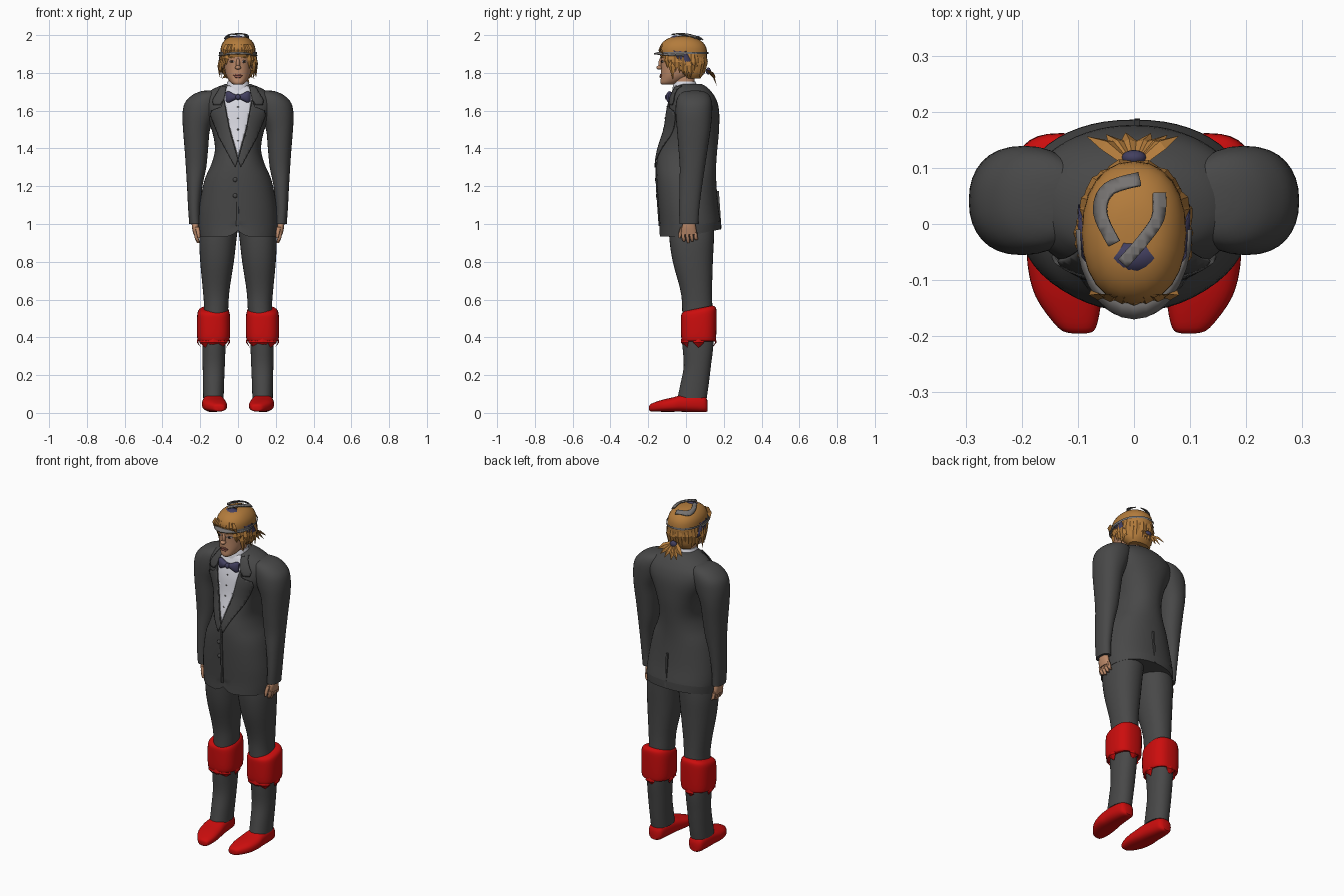
import bpy, bmesh, math, random
from mathutils import Vector
from mathutils.bvhtree import BVHTree

random.seed(4)
if "Cube" in bpy.data.objects:
    bpy.data.objects.remove(bpy.data.objects["Cube"])


def material(name, rgb):
    m = bpy.data.materials.new(name)
    m.use_nodes = True
    m.diffuse_color = (*rgb, 1)
    m.node_tree.nodes["Principled BSDF"].inputs["Base Color"].default_value = (*rgb, 1)
    return m


CLOTH = material("charcoal cloth", (0.065, 0.065, 0.065))
RED = material("red felt", (0.6, 0.004, 0.004))
SKIN = material("skin", (0.5, 0.25, 0.14))
HAIR = material("golden hair", (0.45, 0.2, 0.045))
NAVY = material("navy satin", (0.055, 0.05, 0.115))
GREY = material("visor grey", (0.18, 0.17, 0.165))
WHITE = material("white shirt", (0.68, 0.68, 0.74))
LIP = material("lips", (0.32, 0.11, 0.08))
DARK = material("dark eye", (0.03, 0.02, 0.015))
smooth = []


def finish(name, bm, mat, soft=True):
    bmesh.ops.recalc_face_normals(bm, faces=bm.faces)
    me = bpy.data.meshes.new(name)
    bm.to_mesh(me)
    bm.free()
    me.materials.append(mat)
    ob = bpy.data.objects.new(name, me)
    bpy.context.collection.objects.link(ob)
    if soft:
        smooth.append(ob)
    return ob


def spline(rows, n):
    """Catmull-Rom through rows of equal length."""
    out = []
    for i in range(len(rows) - 1):
        a, b, c, d = (rows[max(0, min(len(rows) - 1, i + k))] for k in (-1, 0, 1, 2))
        for k in range(n):
            t = k / n
            out.append([q + t * (r - p) / 2 + t * t * (p - 2.5 * q + 2 * r - s / 2)
                        + t ** 3 * (1.5 * (q - r) + (s - p) / 2) for p, q, r, s in zip(a, b, c, d)])
    return out + [list(rows[-1])]


def loft(name, rows, mat, side=1, axis="z", n=4, segs=32, power=2.2, rule=None, drop=None):
    """Rows hold: position on axis, low/high of first and of second cross direction."""
    bm = bmesh.new()
    rings = []
    for w, u0, u1, v0, v1 in spline(rows, n):
        ring = []
        for k in range(segs):
            a = math.tau * k / segs
            c, s = math.cos(a), math.sin(a)
            u = (u0 + u1) / 2 + (u1 - u0) / 2 * math.copysign(abs(c) ** (2 / power), c)
            v = (v0 + v1) / 2 + (v1 - v0) / 2 * math.copysign(abs(s) ** (2 / power), s)
            p = Vector((u, v, w) if axis == "z" else (u, w, v))
            if rule:
                p = rule(p)
            ring.append(bm.verts.new((p.x * side, p.y, p.z)))
        rings.append(ring)
    for a, b in zip(rings, rings[1:]):
        for k in range(segs):
            j = (k + 1) % segs
            bm.faces.new((a[k], a[j], b[j], b[k]))
    bm.faces.new(rings[0])
    bm.faces.new(rings[-1])
    if drop:
        bmesh.ops.delete(bm, geom=[f for f in bm.faces if drop(f.calc_center_median())], context="FACES")
    return finish(name, bm, mat)


def surface(ob):
    return BVHTree.FromPolygons([v.co for v in ob.data.vertices], [p.vertices for p in ob.data.polygons])


def plate(name, outline, base, mat, lift=0.003, side=1, top=False, step=0.012):
    """Thin plate cut to an outline and laid on a surface from the front or from the top."""
    bm = bmesh.new()
    bm.faces.new([bm.verts.new((a * side, b, 0)) for a, b in outline])
    for i in (0, 1):
        vals = [v.co[i] for v in bm.verts]
        w = min(vals) + step
        normal = (1, 0, 0) if i == 0 else (0, 1, 0)
        while w < max(vals):
            bmesh.ops.bisect_plane(bm, geom=bm.verts[:] + bm.edges[:] + bm.faces[:],
                                   plane_co=[w * q for q in normal], plane_no=normal)
            w += step
    bmesh.ops.triangulate(bm, faces=bm.faces)
    ray = Vector((0, 0, -1)) if top else Vector((0, 1, 0))
    for v in bm.verts[:]:
        start = Vector((v.co.x, v.co.y, 3)) if top else Vector((v.co.x, -2, v.co.y))
        hit = base.ray_cast(start, ray)[0]
        if hit:
            v.co = hit - ray * lift
        else:
            bm.verts.remove(v)
    ob = finish(name, bm, mat)
    mod = ob.modifiers.new("thickness", "SOLIDIFY")
    mod.thickness, mod.offset = 0.006, 0
    return ob


def band(points, width):
    """Outline of a ribbon around a smoothed path."""
    path = [Vector(p) for p in spline(points, 5)]
    left, right = [], []
    for i, p in enumerate(path):
        d = (path[min(i + 1, len(path) - 1)] - path[max(i - 1, 0)]).normalized()
        off = Vector((-d.y, d.x)) * width / 2
        left.append(p + off)
        right.append(p - off)
    return [tuple(p) for p in left + right[::-1]]


def ball(name, loc, size, mat, segs=16):
    bm = bmesh.new()
    bmesh.ops.create_uvsphere(bm, u_segments=segs, v_segments=segs // 2, radius=1)
    for v in bm.verts:
        v.co = Vector(loc) + Vector(a * b for a, b in zip(v.co, size))
    return finish(name, bm, mat)


def locks(name, strands, mat=HAIR):
    """Pointed flat-faced blades; each strand is root, tip, width, outward direction."""
    bm = bmesh.new()
    for root, tip, width, out in strands:
        root, tip, out = Vector(root), Vector(tip), Vector(out).normalized()
        across = (tip - root).cross(out).normalized() * width / 2
        mid = root.lerp(tip, 0.5) + out * 0.008
        rows = [[root - across * 0.7, root + out * 0.006, root + across * 0.7],
                [mid - across, mid + out * 0.008, mid + across]]
        a, b = [[bm.verts.new(p) for p in r] for r in rows]
        end = bm.verts.new(tip)
        for k in range(3):
            j = (k + 1) % 3
            bm.faces.new((a[k], a[j], b[j], b[k]))
            bm.faces.new((b[k], b[j], end))
    return finish(name, bm, mat, soft=False)


# Jacket body with a cutaway hem
def hem(p):
    if p.z < 1.0:
        p.z += max(0, p.y) * 0.2 + 0.03 * max(0, 1 - abs(p.x) / 0.04) * (p.y < 0)
    return p


jacket = loft("jacket_body", [
    (0.935, -.205, .205, -.14, .185), (1.0, -.21, .21, -.14, .185), (1.1, -.203, .203, -.147, .17),
    (1.23, -.178, .178, -.155, .16), (1.32, -.14, .14, -.155, .16), (1.4, -.122, .122, -.142, .166),
    (1.5, -.14, .14, -.115, .175), (1.6, -.185, .185, -.1, .175), (1.66, -.19, .19, -.085, .16),
    (1.7, -.155, .155, -.07, .135), (1.725, -.11, .11, -.06, .11), (1.74, -.07, .07, -.045, .085)],
    CLOTH, segs=56, rule=hem)
chest = surface(jacket)

# Shirt front, lapels and fastening
plate("shirt_front", [(0, 1.36), (.045, 1.52), (.075, 1.68), (.055, 1.73), (-.055, 1.73), (-.075, 1.68),
                      (-.045, 1.52)], chest, WHITE, 0.002)
for s, tag in ((1, "left"), (-1, "right")):
    plate(tag + "_lapel", [(.0, 1.34), (.045, 1.5), (.075, 1.66), (.09, 1.62), (.14, 1.6), (.145, 1.575),
                           (.1, 1.46), (.015, 1.3)], chest, CLOTH, 0.008, s)
    plate(tag + "_collar_flap", [(.074, 1.66), (.062, 1.725), (.09, 1.73), (.135, 1.655), (.13, 1.63),
                                 (.095, 1.63)], chest, CLOTH, 0.009, s)
plate("front_overlap", band([(.0, 1.33), (.0, 1.15), (-.004, 0.99)], 0.012), chest, CLOTH, 0.003)
for z in (1.235, 1.15):
    y = chest.ray_cast(Vector((-.015, -2, z)), Vector((0, 1, 0)))[0].y
    ball("jacket_button", (-.015, y - .003, z), (.012, .007, .012), CLOTH)
for z in (1.62, 1.56, 1.5, 1.44):
    y = chest.ray_cast(Vector((0, -2, z)), Vector((0, 1, 0)))[0].y
    ball("shirt_button", (0, y - .005, z), (.005, .003, .005), GREY, 8)

# Back vent flap
bm = bmesh.new()
bmesh.ops.create_cube(bm, size=1)
for v in bm.verts:
    v.co = Vector((v.co.x * .01 + .006, .168 + v.co.y * .012 + (.014 if v.co.z < 0 else 0), 1.075 + v.co.z * .2))
finish("back_vent", bm, CLOTH)

# Shirt collar, neck and bow tie
loft("shirt_collar", [(1.69, -.07, .07, -.075, .07), (1.725, -.064, .064, -.07, .06),
                      (1.755, -.056, .056, -.062, .05)], WHITE)
loft("neck", [(1.68, -.055, .055, -.06, .05), (1.74, -.052, .052, -.065, .045),
              (1.82, -.05, .05, -.08, .05)], SKIN)
for s in (1, -1):
    loft("bow_wing", [(.0, -.01, .01, -.1, -.075), (.02, -.016, .016, -.106, -.075),
                      (.05, -.031, .031, -.104, -.07), (.066, -.025, .025, -.092, -.07)], NAVY, segs=16,
         rule=lambda p, s=s: Vector((p.z * s, p.y, p.x + 1.672)))
ball("bow_knot", (0, -.098, 1.672), (.014, .014, .016), NAVY)

# Sleeves, hands, legs, cuffs and shoes
for s, tag in ((1, "left"), (-1, "right")):
    loft(tag + "_sleeve", [
        (1.0, .198, .258, -.035, .065), (1.08, .2, .264, -.036, .07), (1.2, .188, .27, -.035, .085),
        (1.3, .168, .276, -.033, .1), (1.4, .158, .283, -.04, .115), (1.5, .148, .291, -.048, .13),
        (1.58, .115, .294, -.055, .138), (1.64, .095, .282, -.053, .138), (1.68, .09, .245, -.04, .125),
        (1.7, .095, .205, -.015, .1), (1.707, .12, .17, .02, .07)], CLOTH, s)
    loft(tag + "_palm", [(1.02, .208, .246, -.01, .045), (.985, .208, .244, -.022, .052),
                         (.945, .206, .236, -.024, .058)], SKIN, s, segs=16)
    for k in range(4):
        y = -.016 + k * .022
        loft(tag + "_finger", [(.955, .211, .233, y - .01, y + .01), (.925, .208, .229, y - .007, y + .013),
                               (.9 + .007 * abs(k - 1), .204, .217, y, y + .012)], SKIN, s, segs=10)
    loft(tag + "_thumb", [(.985, .205, .228, -.03, -.006), (.95, .2, .22, -.04, -.02),
                          (.925, .2, .213, -.04, -.028)], SKIN, s, segs=10)
    loft(tag + "_trouser_leg", [
        (1.02, -.005, .19, -.09, .15), (.92, .008, .204, -.088, .148), (.8, .022, .2, -.07, .142),
        (.65, .045, .186, -.03, .138), (.55, .052, .18, -.02, .14), (.38, .064, .188, -.02, .146),
        (.25, .07, .187, -.012, .132), (.15, .074, .185, -.03, .12), (.08, .076, .184, -.045, .11)], CLOTH, s)
    loft(tag + "_knee_cuff", [
        (.385, .065, .19, -.005, .14), (.38, .05, .21, -.02, .155), (.41, .042, .217, -.026, .16),
        (.5, .042, .217, -.027, .162), (.535, .048, .21, -.024, .158), (.548, .06, .19, -.01, .14)], RED, s,
        power=2.6, rule=lambda p: Vector((p.x, p.y, p.z + max(0, p.z - .42) * (p.y - .04) * 1.6)))
    cx = .13 * s
    locks(tag + "_cuff_points", [
        ((cx + dx, .067 + dy, .4), (cx + dx * .85, .067 + dy * .85, .345), .06, (dx, dy, 0))
        for dx, dy in ((0, -.085), (.078, 0), (-.078, 0), (0, .085), (.05, -.07), (-.05, -.07))], RED)
    loft(tag + "_shoe", [
        (-.195, .085, .11, .015, .035), (-.185, .068, .135, .008, .048), (-.13, .058, .175, .006, .068),
        (-.07, .062, .19, .006, .082), (-.02, .07, .188, .006, .095), (.05, .08, .184, .004, .1),
        (.1, .09, .175, .004, .088), (.115, .11, .155, .01, .06)], RED, s, "y", power=2.6)

# Head and face
head = loft("head", [
    (1.738, -.022, .022, -.128, -.07), (1.75, -.04, .04, -.135, -.03), (1.785, -.062, .062, -.132, .03),
    (1.83, -.072, .072, -.132, .07), (1.88, -.076, .076, -.134, .09), (1.93, -.074, .074, -.13, .09),
    (1.97, -.05, .05, -.1, .06), (1.985, -.02, .02, -.05, .02)], SKIN, power=2.15)
face = surface(head)
ball("nose_bridge", (0, -.133, 1.85), (.01, .013, .03), SKIN)
ball("nose_tip", (0, -.141, 1.828), (.016, .016, .011), SKIN)
plate("upper_lip", [(-.026, 1.787), (-.008, 1.795), (.008, 1.795), (.026, 1.787)], face, LIP, .004)
plate("lower_lip", [(-.024, 1.785), (.024, 1.785), (.012, 1.775), (-.012, 1.775)], face, LIP, .004)
for s in (1, -1):
    plate("eye_white", [(.018, 1.86), (.03, 1.866), (.046, 1.86), (.03, 1.855)], face, WHITE, .001, s)
    plate("iris", [(.027, 1.865), (.037, 1.865), (.037, 1.856), (.027, 1.856)], face, DARK, .003, s)
    plate("eyebrow", [(.014, 1.878), (.035, 1.886), (.055, 1.877), (.035, 1.88)], face, HAIR, .003, s)
    ball("ear", (.08 * s, -.012, 1.85), (.012, .02, .03), SKIN)

# Hair cap, hanging locks and ponytail
cap = loft("hair_cap", [
    (1.77, -.06, .06, -.0, .075), (1.8, -.082, .082, -.04, .095), (1.85, -.09, .09, -.11, .108),
    (1.9, -.093, .093, -.14, .112), (1.94, -.09, .09, -.138, .105), (1.97, -.073, .073, -.115, .08),
    (1.988, -.048, .048, -.08, .04), (1.994, -.015, .015, -.045, .0)], HAIR, segs=24, n=3,
    drop=lambda c: c.z < 1.89 and c.y < -.035)
strands = []
for k in range(30):
    a = math.radians(-48 + 276 * k / 29)
    c, sn = math.cos(a), math.sin(a)
    tip_z = 1.76 + random.uniform(0, .05) + (.05 if sn < -.5 else 0)
    grow = random.uniform(.94, 1.08)
    strands.append(((.088 * c, -.015 + .118 * sn, 1.91), (.094 * c * grow, -.015 + .112 * sn * grow, tip_z),
                    .042, (c, sn, 0)))
for k in range(7):
    x = -.066 + .022 * k
    strands.append(((x * .8, -.125, 1.95), (x * 1.15, -.135 + abs(x) * .3, 1.885), .035, (0, -1, .2)))
for k in range(12):
    a = math.tau * k / 12
    c, sn = math.cos(a), math.sin(a)
    strands.append(((.02 * c, -.02 + .03 * sn, 1.988), (.093 * c, -.015 + .118 * sn, 1.915), .04, (c, sn, 1.2)))
locks("hair_locks", strands)
locks("ponytail", [((x * .12, .11, 1.81), (x, .165 - abs(x) * .1, z), .036, (x, 1, .5))
                   for x, z in ((-.085, 1.77), (-.05, 1.74), (-.015, 1.73), (.03, 1.735), (.06, 1.75), (.08, 1.775))])
ball("hair_tie", (0, .118, 1.81), (.022, .014, .018), NAVY)

# Headband running over the crown from ear to ear
bm = bmesh.new()
rows = []
for k in range(33):
    a = math.pi * k / 32
    rise = math.sin(a) ** .8
    x, y, z = .1 * math.cos(a), .005 - .07 * rise, 1.84 + .15 * rise
    rows.append([bm.verts.new((x, y + d, z + e * (1 - abs(math.cos(a)) * .5)))
                 for d, e in ((-.032, -.012), (0, .008), (.03, .006))])
for a, b in zip(rows, rows[1:]):
    for k in range(2):
        bm.faces.new((a[k], b[k], b[k + 1], a[k + 1]))
ob = finish("headband", bm, NAVY)
ob.modifiers.new("thickness", "SOLIDIFY").thickness = .007

# Visor brim, strap around the head and crown straps
bm = bmesh.new()
rings = [[bm.verts.new((rx * math.cos(a), -.01 + ry * math.sin(a), z + .012 * math.sin(a) ** 2))
          for a in (math.pi + math.pi * k / 14 for k in range(15))]
         for rx, ry, z in ((.095, .125, 1.902), (.104, .16, 1.892))]
for k in range(14):
    bm.faces.new((rings[0][k], rings[0][k + 1], rings[1][k + 1], rings[1][k]))
ob = finish("visor_brim", bm, GREY)
ob.modifiers.new("thickness", "SOLIDIFY").thickness = .006
loft("visor_strap", [(1.899, -.1, .1, -.142, .118), (1.911, -.1, .1, -.142, .118)], GREY,
     drop=lambda c: abs(c.y) < .02 and abs(c.x) < .02)
crown = surface(cap)
plate("crown_strap_left", band([(-.035, -.035), (-.06, .02), (-.045, .062), (.01, .08)], .022),
      crown, GREY, .014, top=True)
plate("crown_strap_right", band([(.045, .055), (.042, .01), (.015, -.03), (-.02, -.07)], .022),
      crown, GREY, .014, top=True)

# Smooth shading that keeps hard edges
bpy.ops.object.select_all(action="DESELECT")
for ob in smooth:
    ob.select_set(True)
bpy.context.view_layer.objects.active = smooth[0]
bpy.ops.object.shade_smooth_by_angle(angle=math.radians(40))
